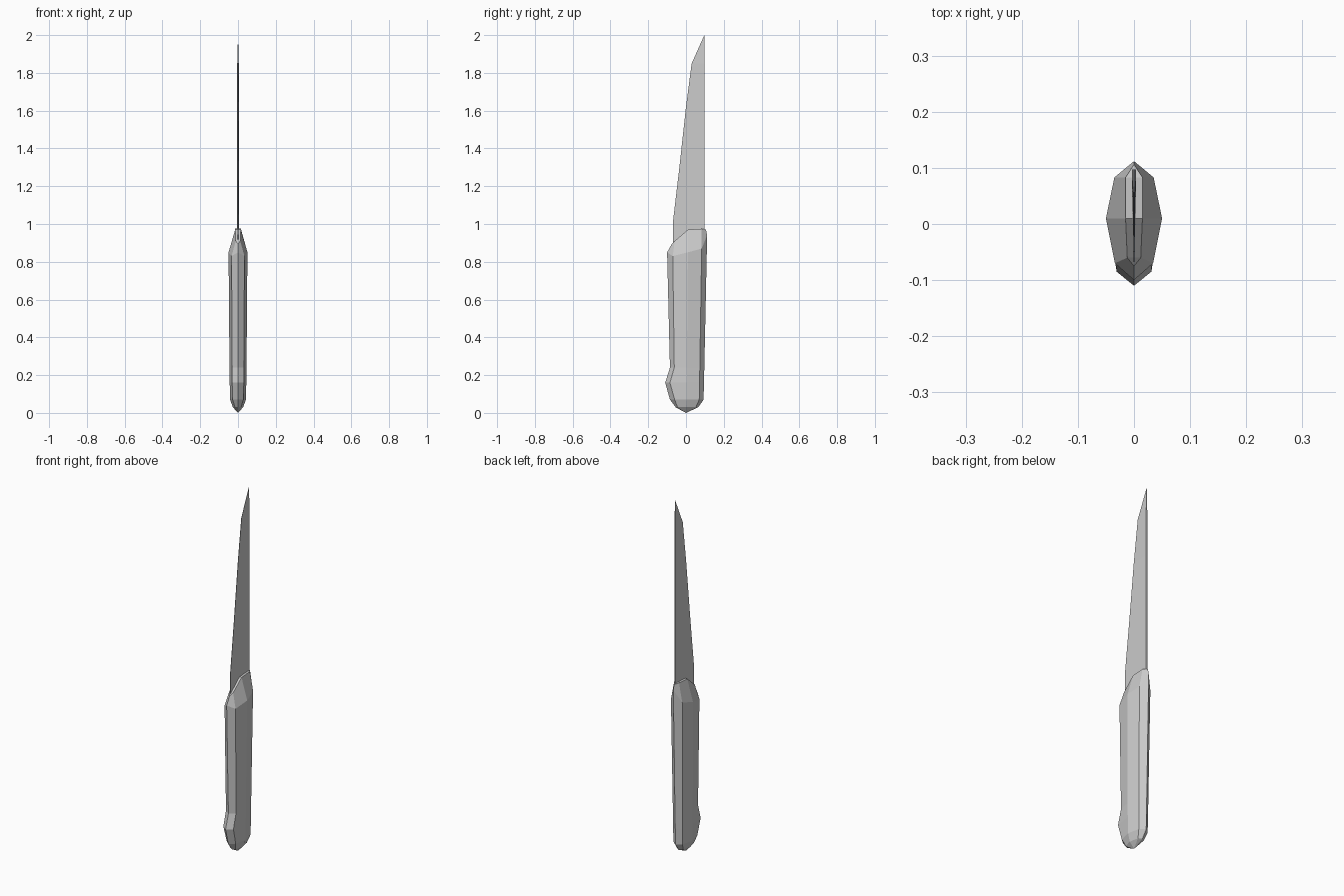
import bpy, bmesh

cube = bpy.data.objects.get("Cube")
if cube:
    bpy.data.objects.remove(cube, do_unlink=True)

GREY = (0.6, 0.6, 0.6, 1)
mat = bpy.data.materials.new("plain grey")
mat.use_nodes = True
mat.diffuse_color = GREY
mat.node_tree.nodes["Principled BSDF"].inputs["Base Color"].default_value = GREY


def finish(name, bm):
    bmesh.ops.recalc_face_normals(bm, faces=bm.faces)
    mesh = bpy.data.meshes.new(name)
    bm.to_mesh(mesh)
    bm.free()
    mesh.materials.append(mat)
    obj = bpy.data.objects.new(name, mesh)
    bpy.context.collection.objects.link(obj)
    return obj


def ring(bm, front, sides, back):
    """Closed ring: front ridge, mirrored side points, back ridge."""
    pts = [(0, *front)] + sides + [(0, *back)]
    pts += [(-x, y, z) for x, y, z in reversed(sides)]
    return [bm.verts.new(p) for p in pts]


def level(bm, z, front, back, sides):
    return ring(bm, (front, z), [(x, y, z) for x, y in sides], (back, z))


# Handle: faceted eight-sided loft with a pommel hook and a bevelled shoulder
bm = bmesh.new()
rings = [
    level(bm, 0.03, -0.055, 0.065, [(0.016, -0.045), (0.027, 0.0), (0.018, 0.052)]),
    level(bm, 0.07, -0.085, 0.093, [(0.028, -0.06), (0.042, 0.005), (0.028, 0.07)]),
    level(bm, 0.16, -0.11, 0.095, [(0.031, -0.085), (0.044, 0.005), (0.03, 0.072)]),
    level(bm, 0.24, -0.085, 0.097, [(0.031, -0.062), (0.045, 0.005), (0.03, 0.073)]),
    ring(bm, (-0.1, 0.85),
         [(0.034, -0.07, 0.83), (0.05, 0.01, 0.85), (0.035, 0.083, 0.87)], (0.112, 0.94)),
    ring(bm, (-0.075, 0.895),
         [(0.012, -0.06, 0.91), (0.015, 0.01, 0.97), (0.015, 0.083, 0.975)], (0.106, 0.97)),
]
n = len(rings[0])
for low, high in zip(rings, rings[1:]):
    for i in range(n):
        j = (i + 1) % n
        bm.faces.new((low[i], low[j], high[j], high[i]))
tip = bm.verts.new((0, 0, 0))
for i in range(n):
    bm.faces.new((tip, rings[0][i], rings[0][(i + 1) % n]))
# Shoulder cap, split across its matching left and right points
top = rings[-1]
bm.faces.new((top[0], top[1], top[7]))
bm.faces.new((top[1], top[2], top[6], top[7]))
bm.faces.new((top[2], top[3], top[5], top[6]))
bm.faces.new((top[3], top[4], top[5]))
finish("handle", bm)

# Blade: thin wedge, thick at the spine and fine at the cutting edge
SPINE, THICK, FINE = 0.097, 0.004, 0.001
edge = [(-0.068, 0.87), (-0.068, 1.02), (-0.035, 1.3), (0.0, 1.62), (0.03, 1.85)]
bm = bmesh.new()
rows = []
for y, z in edge:
    corners = [(-FINE, y), (FINE, y), (THICK, SPINE), (-THICK, SPINE)]
    rows.append([bm.verts.new((x, cy, z)) for x, cy in corners])
for low, high in zip(rows, rows[1:]):
    for i in range(4):
        j = (i + 1) % 4
        bm.faces.new((low[i], low[j], high[j], high[i]))
bm.faces.new(rows[0])
point = bm.verts.new((0, SPINE, 2.0))
for i in range(4):
    bm.faces.new((rows[-1][i], rows[-1][(i + 1) % 4], point))
finish("blade", bm)
